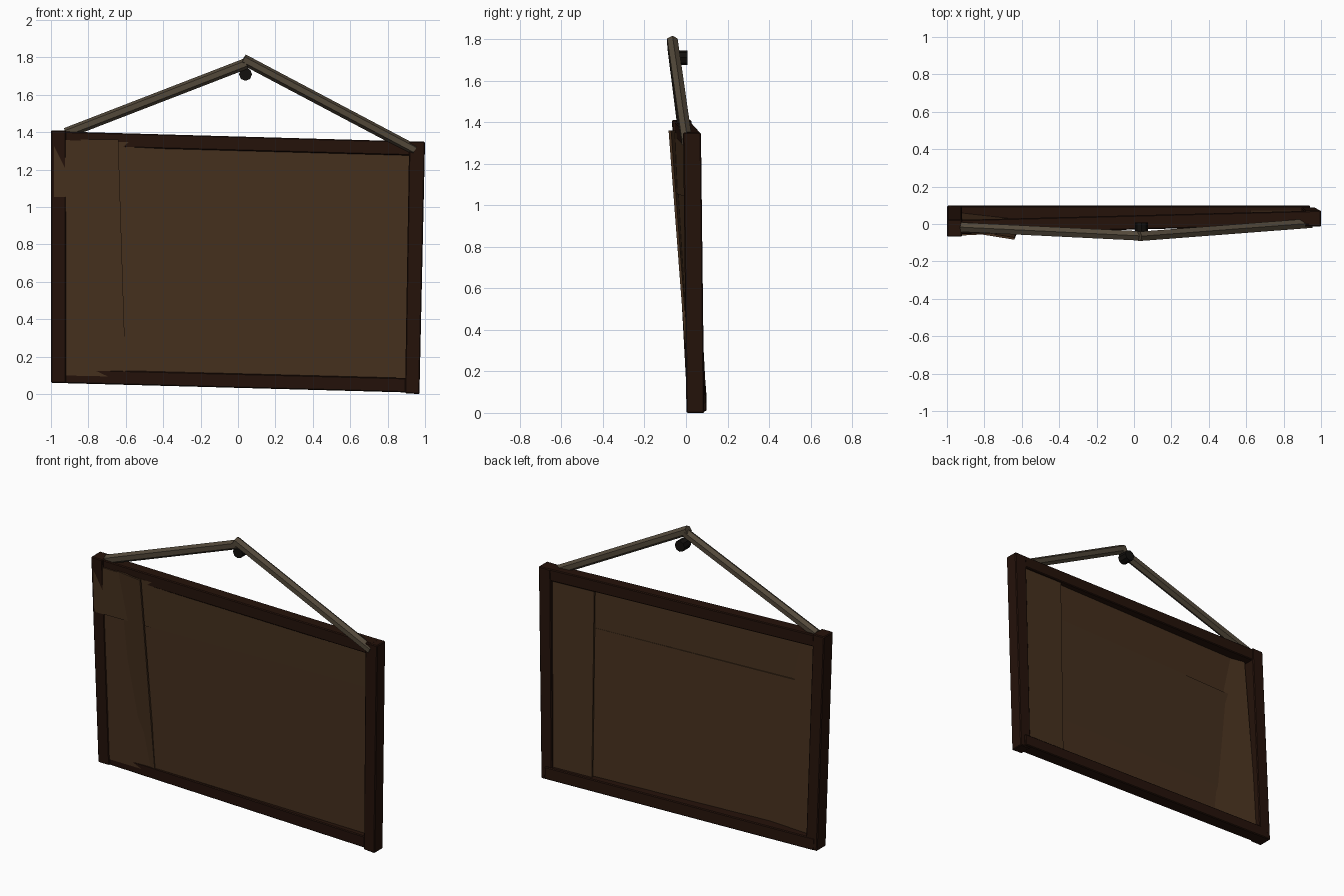
import bpy, bmesh
from mathutils import Vector

if "Cube" in bpy.data.objects:
    bpy.data.objects.remove(bpy.data.objects["Cube"])


def material(name, rgb):
    m = bpy.data.materials.new(name)
    m.diffuse_color = (*rgb, 1)
    m.use_nodes = True
    m.node_tree.nodes["Principled BSDF"].inputs["Base Color"].default_value = m.diffuse_color
    return m


frame_mat = material("dark_wood", (0.018, 0.006, 0.003))
board_mat = material("board_wood", (0.062, 0.03, 0.013))
rope_mat = material("rope", (0.085, 0.065, 0.042))
nail_mat = material("nail_iron", (0.006, 0.005, 0.004))


def finish(name, bm, mat, bevel=0):
    bmesh.ops.recalc_face_normals(bm, faces=bm.faces)
    mesh = bpy.data.meshes.new(name)
    bm.to_mesh(mesh)
    bm.free()
    mesh.materials.append(mat)
    ob = bpy.data.objects.new(name, mesh)
    bpy.context.collection.objects.link(ob)
    if bevel:
        mod = ob.modifiers.new("worn_edges", 'BEVEL')
        mod.width, mod.segments = bevel, 1
    return ob


def slab(name, front, depth, mat, bevel=0):
    """Plank from four front corners, extended backwards along y."""
    bm = bmesh.new()
    a = [bm.verts.new(p) for p in front]
    b = [bm.verts.new((x, y + depth, z)) for x, y, z in front]
    bm.faces.new(a)
    bm.faces.new(b[::-1])
    for i in range(4):
        j = (i + 1) % 4
        bm.faces.new((a[i], b[i], b[j], a[j]))
    return finish(name, bm, mat, bevel)


def rod(name, p, q, radius, sides, mat):
    p, q = Vector(p), Vector(q)
    bm = bmesh.new()
    bmesh.ops.create_cone(bm, cap_ends=True, segments=sides,
                          radius1=radius, radius2=radius, depth=(q - p).length)
    turn = (q - p).to_track_quat('Z', 'Y').to_matrix().to_4x4()
    bm.transform(turn)
    bmesh.ops.translate(bm, vec=(p + q) / 2, verts=bm.verts)
    return finish(name, bm, mat)


# crooked frame: corners run bottom left, bottom right, top right, top left
slab("left_post", [(-1, 0.005, 0.06), (-0.92, 0.005, 0.06),
                   (-0.92, -0.068, 1.41), (-1, -0.068, 1.41)], 0.093, frame_mat, 0.005)
slab("right_post", [(0.893, 0.002, 0.005), (0.97, 0.002, 0.0),
                    (1.0, -0.014, 1.35), (0.915, -0.014, 1.35)], 0.086, frame_mat, 0.005)
slab("top_rail", [(-0.98, -0.055, 1.328), (0.95, -0.005, 1.275),
                  (0.96, -0.005, 1.35), (-0.98, -0.055, 1.405)], 0.076, frame_mat, 0.005)
slab("bottom_rail", [(-0.98, 0.015, 0.06), (0.94, 0.015, 0.008),
                     (0.94, 0.01, 0.085), (-0.98, 0.01, 0.135)], 0.085, frame_mat, 0.005)

# thin horizontal boards, swinging forward at the left and leaning with the frame
levels = [(0.10, 0.06), (0.345, 0.33), (1.055, 1.035), (1.36, 1.30)]


def board_y(x, z):
    t = (x + 0.95) / 1.9
    return (1 - t) * (0.012 - 0.055 * z) + t * (0.05 - 0.015 * z)


for i, (name, x0, poke) in enumerate([("lower_board", -0.95, 0), ("middle_board", -0.95, 0),
                                      ("upper_board", -0.985, 0.008)]):
    (l0, r0), (l1, r1) = levels[i], levels[i + 1]
    slab(name, [(x0, board_y(x0, l0) - poke, l0), (0.93, board_y(0.93, r0), r0),
                (0.93, board_y(0.93, r1), r1), (x0, board_y(x0, l1), l1)],
         0.012, board_mat)

# loose batten twisting through the boards on the left, back batten on the right
slab("front_batten", [(-0.93, 0.05, 0.10), (-0.60, 0.012, 0.10),
                      (-0.64, -0.084, 1.36), (-0.90, -0.042, 1.36)], 0.012, board_mat)
slab("back_batten", [(0.62, 0.06, 0.07), (0.92, 0.062, 0.06),
                     (0.93, 0.042, 1.30), (0.62, 0.036, 1.31)], 0.012, board_mat)

# hanging rope and nail
rod("left_rope", (-0.92, -0.017, 1.395), (0.045, -0.064, 1.768), 0.029, 6, rope_mat)
rod("right_rope", (0.028, -0.066, 1.79), (0.945, 0.004, 1.305), 0.029, 6, rope_mat)
rod("nail", (0.04, -0.06, 1.71), (0.04, 0.008, 1.71), 0.035, 8, nail_mat)
